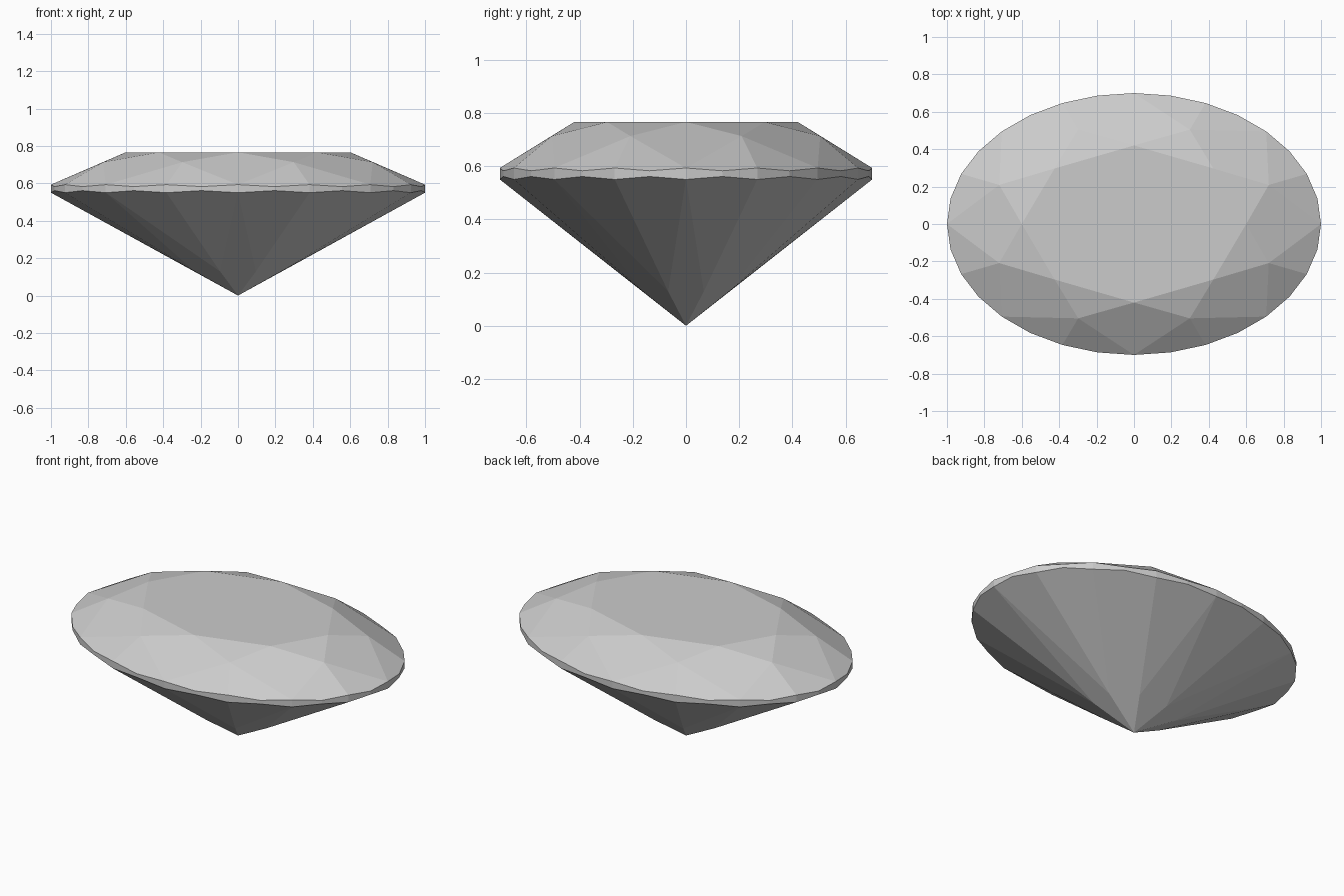
import bpy, bmesh, math

if "Cube" in bpy.data.objects:
    bpy.data.objects.remove(bpy.data.objects["Cube"])

SQUASH = 0.7            # oval width / length
bm = bmesh.new()


def ring(count, radius, heights, offset=0.0):
    """Oval ring of vertices; heights are cycled around the ring."""
    verts = []
    for i in range(count):
        a = 2 * math.pi * (i + offset) / count
        verts.append(bm.verts.new((radius * math.cos(a),
                                   radius * math.sin(a) * SQUASH,
                                   heights[i % len(heights)])))
    return verts


# Rings from top to bottom; the girdle edges are scalloped
table = ring(8, 0.60, [0.766])
star = ring(8, 0.78, [0.713], 0.5)
upper = ring(32, 1.0, [0.593, 0.5825])
lower = ring(32, 1.0, [0.550, 0.561])
pavilion = ring(8, 0.25, [0.129], 0.5)
culet = bm.verts.new((0, 0, 0))

# Table
bm.faces.new(table)

for i in range(8):
    j, g = (i + 1) % 8, 4 * i
    edge = [(g + k) % 32 for k in range(5)]
    up = [upper[k] for k in edge]
    lo = [lower[k] for k in edge]
    # Crown: star facet, bezel kite, two upper girdle facets
    bm.faces.new((table[i], star[i], table[j]))
    bm.faces.new((table[i], star[i - 1], up[0], star[i]))
    bm.faces.new((star[i], *up[0:3]))
    bm.faces.new((star[i], *up[2:5]))
    # Girdle band
    for k in range(4):
        bm.faces.new((up[k], lo[k], lo[k + 1], up[k + 1]))
    # Pavilion: two lower girdle facets and main kite
    bm.faces.new((pavilion[i], lo[2], lo[1], lo[0]))
    bm.faces.new((pavilion[i], lo[4], lo[3], lo[2]))
    bm.faces.new((culet, pavilion[i], lo[0], pavilion[i - 1]))

bmesh.ops.recalc_face_normals(bm, faces=bm.faces)
mesh = bpy.data.meshes.new("oval_gem")
bm.to_mesh(mesh)
bm.free()
bpy.context.collection.objects.link(bpy.data.objects.new("oval_gem", mesh))
